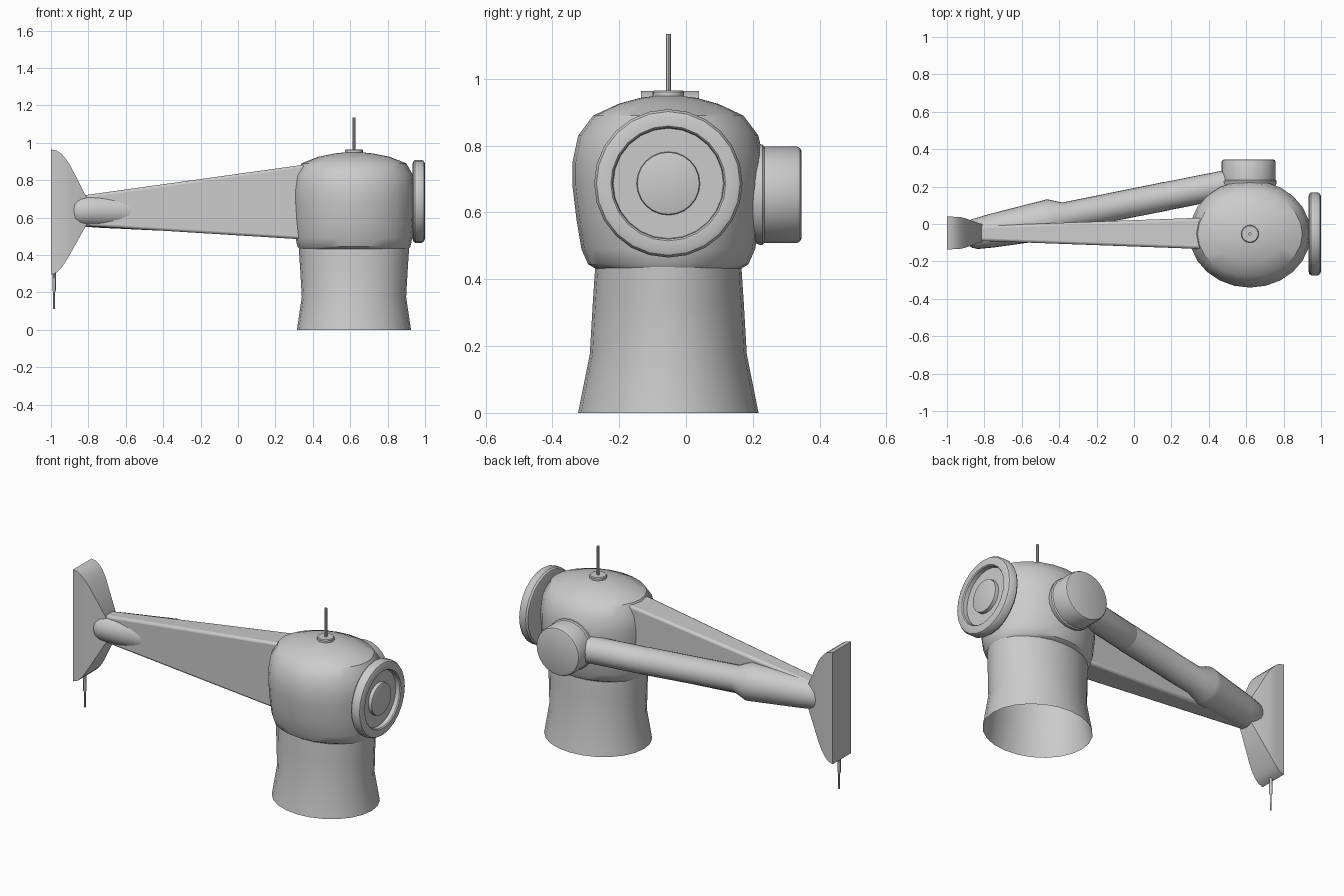
import bpy, bmesh
from math import cos, sin, tau
from mathutils import Vector

if "Cube" in bpy.data.objects:
    bpy.data.objects.remove(bpy.data.objects["Cube"])


def finish(name, bm, angle=0.6):
    bmesh.ops.recalc_face_normals(bm, faces=bm.faces)
    me = bpy.data.meshes.new(name)
    bm.to_mesh(me)
    bm.free()
    ob = bpy.data.objects.new(name, me)
    bpy.context.collection.objects.link(ob)
    bpy.ops.object.select_all(action='DESELECT')
    ob.select_set(True)
    bpy.context.view_layer.objects.active = ob
    bpy.ops.object.shade_smooth_by_angle(angle=angle)
    return ob


def skin(bm, rings, cap_start, cap_end):
    n = len(rings[0])
    for a, b in zip(rings, rings[1:]):
        for i in range(n):
            j = (i + 1) % n
            bm.faces.new((a[i], a[j], b[j], b[i]))
    if cap_start:
        bm.faces.new(rings[0])
    if cap_end:
        bm.faces.new(rings[-1])


def lathe(name, origin, axis, profile, n=24, caps=(True, True)):
    """Revolve (radius, height) points; a third value gives a separate y radius."""
    bm = bmesh.new()
    rot = Vector(axis).to_track_quat('Z', 'Y')
    if tuple(axis) == (0, 0, 1):
        rot.identity()
    rings = []
    for p in profile:
        rx, h = p[0], p[1]
        ry = p[2] if len(p) > 2 else rx
        rings.append([bm.verts.new(Vector(origin) + rot @ Vector(
            (rx * cos(tau * i / n), ry * sin(tau * i / n), h))) for i in range(n)])
    skin(bm, rings, *caps)
    return finish(name, bm)


def box_loft(name, yc, stations, angle=0.6):
    """Rectangles along x: (x, bottom, top, half width)."""
    bm = bmesh.new()
    rings = [[bm.verts.new((x, yc + s * w, z)) for s, z in
              ((-1, lo), (1, lo), (1, hi), (-1, hi))] for x, lo, hi, w in stations]
    skin(bm, rings, True, True)
    return finish(name, bm, angle)


CX, CY = 0.62, -0.053

# Open neck and domed head, slightly oval
lathe("neck", (CX, CY, 0), (0, 0, 1),
      [(.305, 0, .27), (.279, .175, .235), (.288, .33, .226), (.296, .45, .218)],
      caps=(False, False))
lathe("head", (CX, CY, 0), (0, 0, 1),
      [(.29, .43, .215), (.302, .445, .24), (.312, .49, .26), (.32, .58, .275),
       (.325, .68, .287), (.325, .75, .287), (.314, .83, .27), (.28, .89, .225),
       (.19, .925, .15), (.1, .943, .085), (.03, .95, .03)], caps=(True, True))

# Dished wheel on the right end
lathe("end_disc", (.933, CY, .687), (1, 0, 0),
      [(.2, 0), (.214, .004), (.222, .014), (.222, .05), (.215, .061), (.203, .066),
       (.172, .066), (.167, .06), (.165, .036), (.095, .036), (.093, .056), (.088, .058)])

# Round shoulder cap on the rear side
lathe("shoulder_cap", (.613, .195, .653), (0, 1, 0),
      [(.14, 0), (.15, .026), (.15, .034), (.144, .04), (.144, .138), (.139, .147), (.13, .151)])

# Antenna on the crown
lathe("antenna_base", (CX, CY, .935), (0, 0, 1),
      [(.047, 0), (.047, .025), (.043, .03)])
lathe("antenna_rod", (CX, CY, .95), (0, 0, 1), [(.008, 0), (.008, .185)], n=10)

# Tapered boom
boom = box_loft("boom", -.05, [(-.83, .556, .718, .04), (.4, .48, .889, .085)])
bev = boom.modifiers.new("edge", 'BEVEL')
bev.width, bev.segments = .014, 2

# Flared tail fin with rounded tips
box_loft("tail_fin", -.048,
         [(-1, .294, .964, .087), (-.97, .305, .958, .087), (-.945, .33, .942, .086),
          (-.925, .358, .92, .084), (-.9, .4, .885, .078), (-.808, .565, .705, .045)])

# Stepped pin under the fin
lathe("tail_pin", (-.983, -.048, .11), (0, 0, 1),
      [(.005, 0), (.005, .09), (.009, .1), (.009, .22)], n=10)

# Diagonal arm: upper sleeve, then main tube with a thick rounded end
a, b, c = Vector((.56, .225, .653)), Vector((.17, .148, .645)), Vector((-.9, -.064, .635))
lathe("arm_sleeve", a, b - a, [(.076, 0), (.076, .385), (.07, .405)])
L = (c - b).length
lathe("arm_tube", b, c - b,
      [(.072, -.02), (.077, 0), (.075, .55), (.108, .625), (.106, .66), (.09, L - .14),
       (.081, L - .05), (.068, L - .02), (.042, L), (.015, L + .008)])
